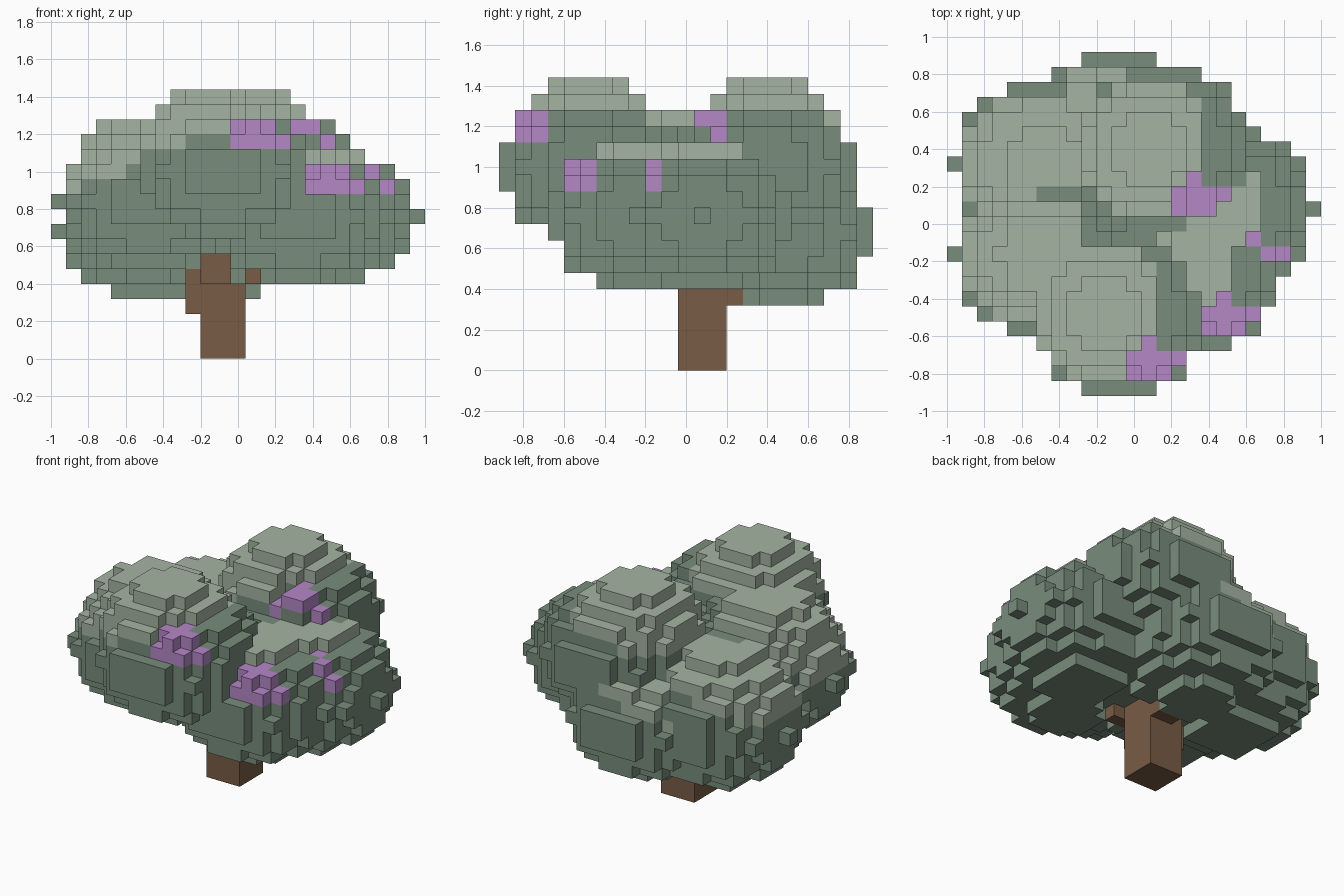
import bpy, bmesh
from mathutils import Vector

cube = bpy.data.objects.get("Cube")
if cube:
    bpy.data.objects.remove(cube, do_unlink=True)

S = 0.08  # block size


def material(name, rgb):
    lin = [((c / 255 + 0.055) / 1.055) ** 2.4 for c in rgb] + [1.0]
    m = bpy.data.materials.new(name)
    m.diffuse_color = lin
    m.use_nodes = True
    m.node_tree.nodes["Principled BSDF"].inputs["Base Color"].default_value = lin
    return m


LIGHT = material("light leaf green", (164, 180, 162))
DARK = material("dark leaf green", (120, 140, 123))
PURPLE = material("blossom purple", (180, 135, 198))
BROWN = material("bark brown", (120, 92, 69))


def boxes(ranges):
    """Blocks inside inclusive index ranges (x0, x1, y0, y1, z0, z1)."""
    return {(i, j, k) for a, b, c, d, e, f in ranges
            for i in range(a, b + 1) for j in range(c, d + 1) for k in range(e, f + 1)}


# Leaf clumps: centre and radii in blocks, then how high the light leaves begin
ROUND = (5.95, 5.45, 4.6)
TIPPED = (6, 5.45, 4.6)
CROWN = (4.9, 4.9, 4.5)
clumps = [
    ((-1, -6, 12), ROUND, 0.4),               # front
    ((-2, -6, 13), CROWN, 0.3),               # front crown
    ((2, 5, 12), ROUND, 0.4),                 # back
    ((1, 5, 13), CROWN, 0.3),                 # back crown
    ((-1, 6, 8), ROUND, 0.38),                # low back
    ((-6, -2, 10), TIPPED, 0.42),             # -x side, front
    ((-6, -2, 11), (5.47, 4.9, 4.78), 0.4),   # -x side, front crown
    ((-6, 4, 8), TIPPED, 0.42),               # -x side, back
    ((-6, 4, 9), ROUND, 0.42),                # -x side, back crown
    ((6, 1, 9), TIPPED, 0.58),                # +x side
    ((4, -3, 9), ROUND, 0.58),                # +x side, front
    ((0, 2, 9), (5, 5, 3.5), 2),              # core
    ((0, -2, 6), (0.5, 1, 1), 2),             # leaves hanging in the fork
]

# Trunk with short branch stubs
trunk = boxes([(-2, 0, 0, 2, 0, 6), (-3, -3, 0, 1, 3, 5), (-2, -1, -1, -1, 5, 6),
               (0, 1, -1, -1, 5, 5), (-1, 0, 3, 3, 4, 5)])

# Four blossom clusters
blossoms = boxes([(0, 2, -10, -10, 14, 14), (0, 3, -9, -9, 14, 14),
                  (0, 2, -9, -9, 15, 15), (1, 1, -10, -8, 15, 15),
                  (3, 3, 1, 2, 14, 14), (6, 6, 2, 2, 14, 14),
                  (4, 5, 1, 2, 15, 15), (4, 4, 3, 3, 15, 15),
                  (5, 7, -7, -6, 11, 11), (8, 8, -6, -6, 11, 11),
                  (5, 7, -6, -6, 12, 12), (6, 6, -7, -5, 12, 12),
                  (10, 10, -2, -2, 11, 11), (8, 8, -1, -1, 12, 12), (9, 9, -2, -2, 12, 12)])

leaves = {}  # block -> (closeness, is light)
for c, r, level in clumps:
    for b in boxes([[v for a in range(3) for v in (c[a] - 6, c[a] + 6)]]):
        n = [(b[a] - c[a]) / r[a] for a in range(3)]
        q = sum(v * v for v in n)
        # keep the branch fork open at the front
        in_fork = -3 <= b[0] <= -1 and b[1] < 0 and b[2] <= 6
        if q <= 1.003 and not in_fork and (b not in leaves or q < leaves[b][0]):
            # sunlit blocks lie on the upper, -x leaning part of each clump
            leaves[b] = (q, 0.85 * n[2] - 0.35 * n[0] > level)

# Clear leaves around the trunk and above blossoms
for b in trunk:
    leaves.pop(b, None)
for i, j, k in blossoms:
    for up in range(k, 19):
        leaves.pop((i, j, up), None)

solid = set(leaves) | trunk | blossoms
DIRS = [Vector(s * (a == n) for a in range(3)) for n in range(3) for s in (1, -1)]


def build(name, blocks, mats, rule=lambda b: 0):
    """Mesh the exposed faces of a set of blocks."""
    bm = bmesh.new()
    verts = {}

    def vert(p):
        key = tuple(round(v * 2) for v in p)
        if key not in verts:
            verts[key] = bm.verts.new((p[0] * S, p[1] * S, (p[2] + 0.5) * S))
        return verts[key]

    for b in sorted(blocks):
        for d in DIRS:
            if tuple(int(b[a] + d[a]) for a in range(3)) in solid:
                continue
            u = Vector((d.y, d.z, d.x))
            w = d.cross(u)
            mid = Vector(b) + d * 0.5
            corners = [mid + (u * s + w * t) * 0.5
                       for s, t in ((-1, -1), (1, -1), (1, 1), (-1, 1))]
            face = bm.faces.new([vert(p) for p in corners])
            face.material_index = rule(b)
    mesh = bpy.data.meshes.new(name)
    bm.to_mesh(mesh)
    bm.free()
    for m in mats:
        mesh.materials.append(m)
    bpy.context.collection.objects.link(bpy.data.objects.new(name, mesh))


build("trunk", trunk, [BROWN])
build("leaf_canopy", leaves, [DARK, LIGHT], lambda b: int(leaves[b][1]))
build("blossoms", blossoms, [PURPLE])
